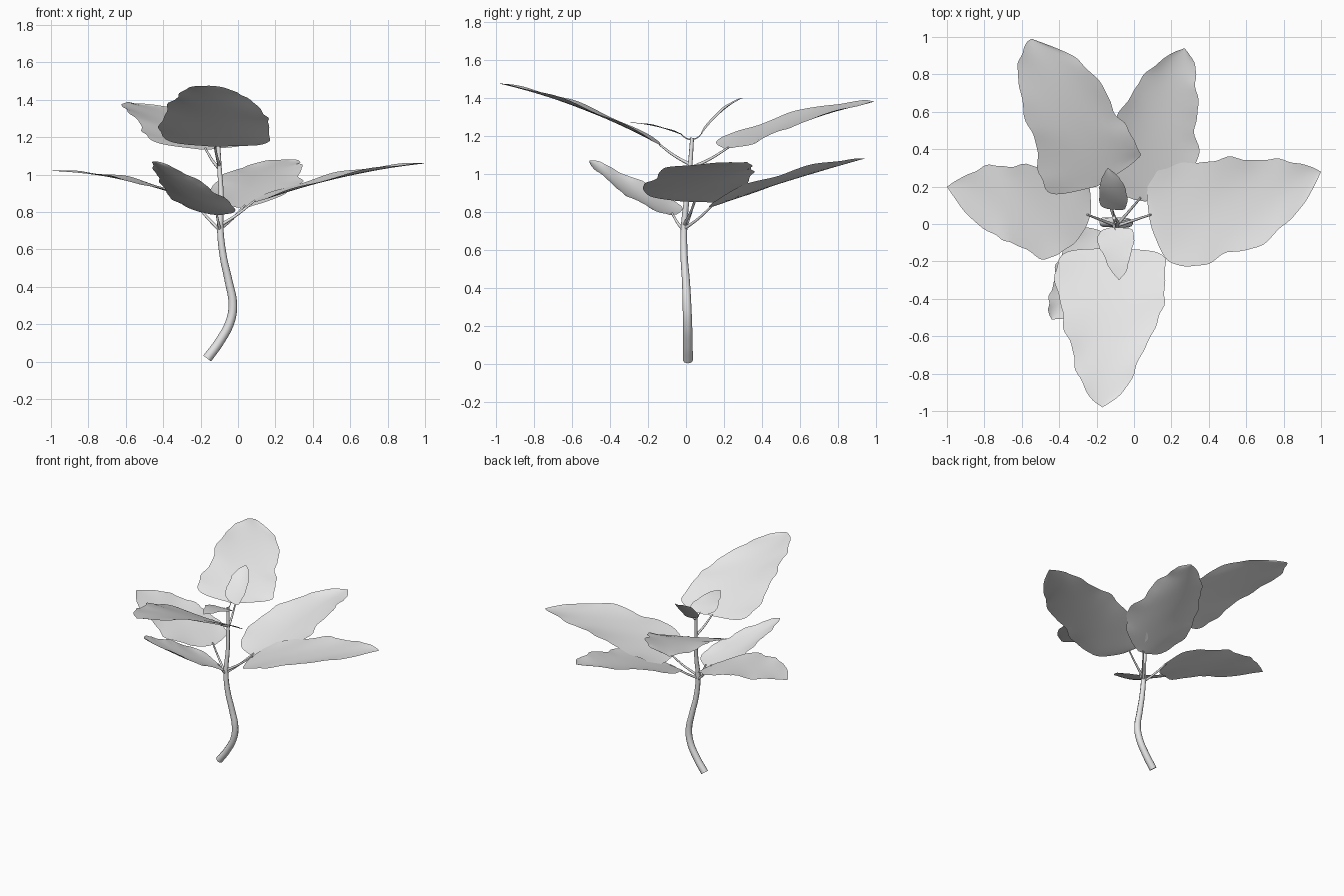
import bpy, math
from mathutils import Vector

if "Cube" in bpy.data.objects:
    bpy.data.objects.remove(bpy.data.objects["Cube"], do_unlink=True)

grey = bpy.data.materials.new("plain_grey")
grey.use_nodes = True
grey.diffuse_color = (0.8, 0.8, 0.8, 1)
grey.node_tree.nodes["Principled BSDF"].inputs["Base Color"].default_value = (0.8, 0.8, 0.8, 1)


def smooth(ob):
    bpy.ops.object.select_all(action='DESELECT')
    ob.select_set(True)
    bpy.context.view_layer.objects.active = ob
    bpy.ops.object.shade_smooth_by_angle(angle=math.radians(50))


def spline(pts, t):
    """Catmull-Rom point at t in 0..1."""
    f = t * (len(pts) - 1)
    i = min(int(f), len(pts) - 2)
    u = f - i
    a, b, c, d = (Vector(pts[min(max(k, 0), len(pts) - 1)]) for k in range(i - 1, i + 3))
    return 0.5 * (2 * b + (c - a) * u + (2 * a - 5 * b + 4 * c - d) * u * u
                  + (3 * b - a - 3 * c + d) * u ** 3)


def leaf(name, side_a, side_b, heights, cup=0.02, ruffle=0.012, rows=44, cols=10):
    """Blade between two plan edges; heights are at base, middle and tip."""
    base = (Vector(side_a[0]) + Vector(side_b[0])) / 2
    axis = Vector(side_a[-1]) - base
    z0, z1, z2 = heights
    verts, faces = [], []
    for r in range(rows + 1):
        t = r / rows
        a, b = spline(side_a, t), spline(side_b, t)
        mid, half = (a + b) / 2, (b - a) / 2
        fade = math.sin(math.pi * t)
        for c in range(cols + 1):
            v = 2 * c / cols - 1
            # scalloped margin
            wave = math.sin(31 * t + 1.7 * v) + 0.6 * math.sin(57 * t + 2.3 * v)
            p = mid + half * v
            if half.length > 1e-5:
                p += half.normalized() * v * abs(v) ** 3 * ruffle * 0.6 * wave * fade
            s = (p - base).dot(axis) / axis.length_squared
            z = (z0 * 2 * (s - .5) * (s - 1) - z1 * 4 * s * (s - 1) + z2 * 2 * s * (s - .5))
            z += cup * v * v * fade
            z += ruffle * 0.6 * v * v * math.sin(19 * t + 2 * v) * fade
            verts.append((p.x, p.y, z))
    n = cols + 1
    for r in range(rows):
        for c in range(cols):
            k = r * n + c
            faces.append((k, k + 1, k + n + 1, k + n))
    me = bpy.data.meshes.new(name)
    me.from_pydata(verts, [], faces)
    if sum(p.normal.z for p in me.polygons) < 0:
        me.flip_normals()
    me.materials.append(grey)
    ob = bpy.data.objects.new(name, me)
    bpy.context.collection.objects.link(ob)
    smooth(ob)


def tube(name, pts):
    """Tapered round stalk through (x, y, z, radius) points."""
    cu = bpy.data.curves.new(name, 'CURVE')
    cu.dimensions = '3D'
    cu.bevel_depth, cu.bevel_resolution = 1.0, 2
    cu.resolution_u, cu.use_fill_caps = 6, True
    sp = cu.splines.new('BEZIER')
    sp.bezier_points.add(len(pts) - 1)
    for bp, (x, y, z, r) in zip(sp.bezier_points, pts):
        bp.co, bp.radius = (x, y, z), r
        bp.handle_left_type = bp.handle_right_type = 'AUTO'
    cu.materials.append(grey)
    ob = bpy.data.objects.new(name, cu)
    bpy.context.collection.objects.link(ob)
    bpy.ops.object.select_all(action='DESELECT')
    ob.select_set(True)
    bpy.context.view_layer.objects.active = ob
    bpy.ops.object.convert(target='MESH')
    smooth(bpy.context.view_layer.objects.active)


# main stem
tube("stem", [(-.165, .01, .017, .026), (-.1, .01, .105, .025), (-.04, .008, .22, .024),
              (-.028, .005, .31, .023), (-.05, .0, .43, .021), (-.08, -.01, .57, .019),
              (-.095, -.01, .72, .017), (-.09, .005, .88, .014), (-.1, .022, 1.05, .012),
              (-.107, .032, 1.19, .010)])

# leaf stalks: start on the stem, end under a blade
stalks = {
    "left": ((-.093, -.01, .73), (.09, .05, .862)),
    "right": ((-.095, -.01, .70), (-.25, .05, .875)),
    "back_left": ((-.094, -.01, .71), (.035, .14, .835)),
    "front_lower": ((-.094, -.01, .70), (-.115, -.075, .795)),
    "back_right": ((-.1, .022, 1.03), (-.175, .225, 1.14)),
    "front_upper": ((-.1, .022, 1.05), (-.125, -.14, 1.155)),
    "small_front": ((-.106, .03, 1.18), (-.1, -.03, 1.213)),
    "small_back": ((-.106, .03, 1.18), (-.115, .085, 1.215)),
}
for key, (a, b) in stalks.items():
    m = (Vector(a) + Vector(b)) / 2 - Vector((0, 0, .008))
    w = .004 if "small" in key else .009
    tube(key + "_stalk", [(*a, w), (*m, w * .8), (*b, w * .6)])

# lower tier of leaves
leaf("left_leaf",
     [(.07, .17), (.09, .26), (.2, .31), (.35, .33), (.5, .35), (.65, .345), (.8, .34), (.92, .315), (1, .28)],
     [(.07, .13), (.1, -.04), (.2, -.21), (.35, -.22), (.5, -.16), (.68, -.11), (.82, .01), (.93, .14), (1, .28)],
     (.85, .985, 1.06))
leaf("right_leaf",
     [(-.23, .12), (-.25, .22), (-.35, .28), (-.5, .31), (-.65, .31), (-.78, .31), (-.9, .26), (-1, .2)],
     [(-.23, .06), (-.27, -.04), (-.38, -.15), (-.5, -.18), (-.65, -.1), (-.75, -.06), (-.9, .06), (-1, .2)],
     (.865, .975, 1.02), cup=.01)
leaf("back_left_leaf",
     [(0, .13), (-.1, .18), (-.15, .3), (-.14, .45), (-.08, .58), (0, .72), (.08, .82), (.18, .9), (.27, .94)],
     [(.06, .12), (.15, .15), (.27, .24), (.34, .35), (.33, .5), (.34, .65), (.33, .78), (.32, .87), (.27, .94)],
     (.825, .965, 1.08), cup=.03)
leaf("front_lower_leaf",
     [(-.14, -.05), (-.27, -.02), (-.36, -.1), (-.41, -.22), (-.44, -.35), (-.46, -.45), (-.44, -.51)],
     [(-.08, -.09), (-.02, -.15), (-.05, -.26), (-.13, -.35), (-.24, -.43), (-.36, -.5), (-.44, -.51)],
     (.785, .905, 1.07), cup=.03)

# upper tier of leaves
leaf("back_right_leaf",
     [(-.2, .2), (-.43, .16), (-.5, .25), (-.52, .4), (-.57, .55), (-.62, .75), (-.61, .88), (-.58, .96), (-.55, .99)],
     [(-.13, .24), (0, .33), (.03, .39), (-.03, .5), (-.1, .6), (-.18, .75), (-.3, .88), (-.44, .95), (-.55, .99)],
     (1.135, 1.285, 1.38))
leaf("front_upper_leaf",
     [(-.15, -.13), (-.36, -.15), (-.42, -.25), (-.4, -.4), (-.37, -.55), (-.33, -.68), (-.3, -.8), (-.24, -.92), (-.17, -.98)],
     [(-.1, -.13), (.12, -.15), (.17, -.22), (.16, -.38), (.14, -.5), (.06, -.65), (0, -.8), (-.08, -.92), (-.17, -.98)],
     (1.15, 1.345, 1.475))

# young leaves at the crown
leaf("small_front_leaf",
     [(-.13, -.02), (-.18, -.04), (-.195, -.1), (-.16, -.17), (-.13, -.24), (-.08, -.3)],
     [(-.06, -.02), (-.01, -.03), (0, -.09), (-.02, -.17), (-.04, -.25), (-.08, -.3)],
     (1.205, 1.25, 1.27), cup=.005, ruffle=.003, rows=20, cols=6)
leaf("small_back_leaf",
     [(-.14, .08), (-.18, .1), (-.185, .16), (-.18, .22), (-.16, .27), (-.14, .3)],
     [(-.09, .075), (-.05, .08), (-.035, .13), (-.05, .2), (-.09, .26), (-.14, .3)],
     (1.21, 1.33, 1.4), cup=.01, ruffle=.003, rows=20, cols=6)
